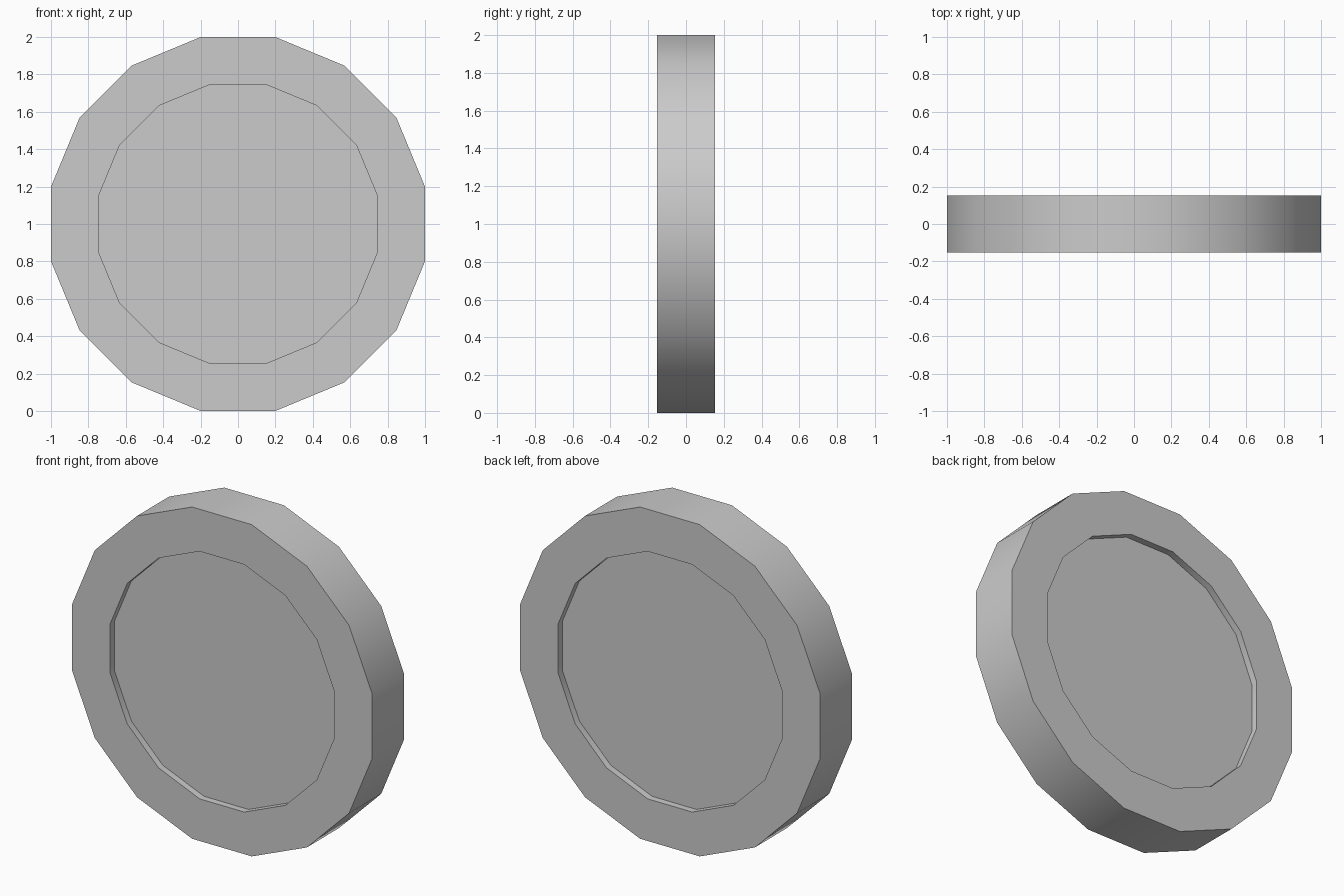
import bpy, bmesh, math

if "Cube" in bpy.data.objects:
    bpy.data.objects.remove(bpy.data.objects["Cube"])

SIDES = 16
OUTER = 1.0 / math.cos(math.pi / SIDES)    # flats touch x = +-1
INNER = 0.746 / math.cos(math.pi / SIDES)
HALF = 0.153                               # half thickness
FLOOR = HALF - 0.041                       # recessed face on each side

bm = bmesh.new()


def ring(radius, y):
    angles = [2 * math.pi * (i + 0.5) / SIDES for i in range(SIDES)]
    return [bm.verts.new((radius * math.cos(a), y, 1 + radius * math.sin(a))) for a in angles]


# Disc cross-section from front recess, over the rim, to back recess
profile = [(INNER, -FLOOR), (INNER, -HALF), (OUTER, -HALF),
           (OUTER, HALF), (INNER, HALF), (INNER, FLOOR)]
rings = [ring(r, y) for r, y in profile]
for a, b in zip(rings, rings[1:]):
    for i in range(SIDES):
        j = (i + 1) % SIDES
        bm.faces.new((a[i], a[j], b[j], b[i]))

# Recessed faces
bm.faces.new(rings[0])
bm.faces.new(rings[-1])
bmesh.ops.recalc_face_normals(bm, faces=bm.faces[:])

mesh = bpy.data.meshes.new("recessed_disc")
bm.to_mesh(mesh)
bm.free()
disc = bpy.data.objects.new("recessed_disc", mesh)
bpy.context.collection.objects.link(disc)

# Smooth rim with crisp face edges
bpy.context.view_layer.objects.active = disc
disc.select_set(True)
bpy.ops.object.shade_smooth_by_angle(angle=math.radians(30))
